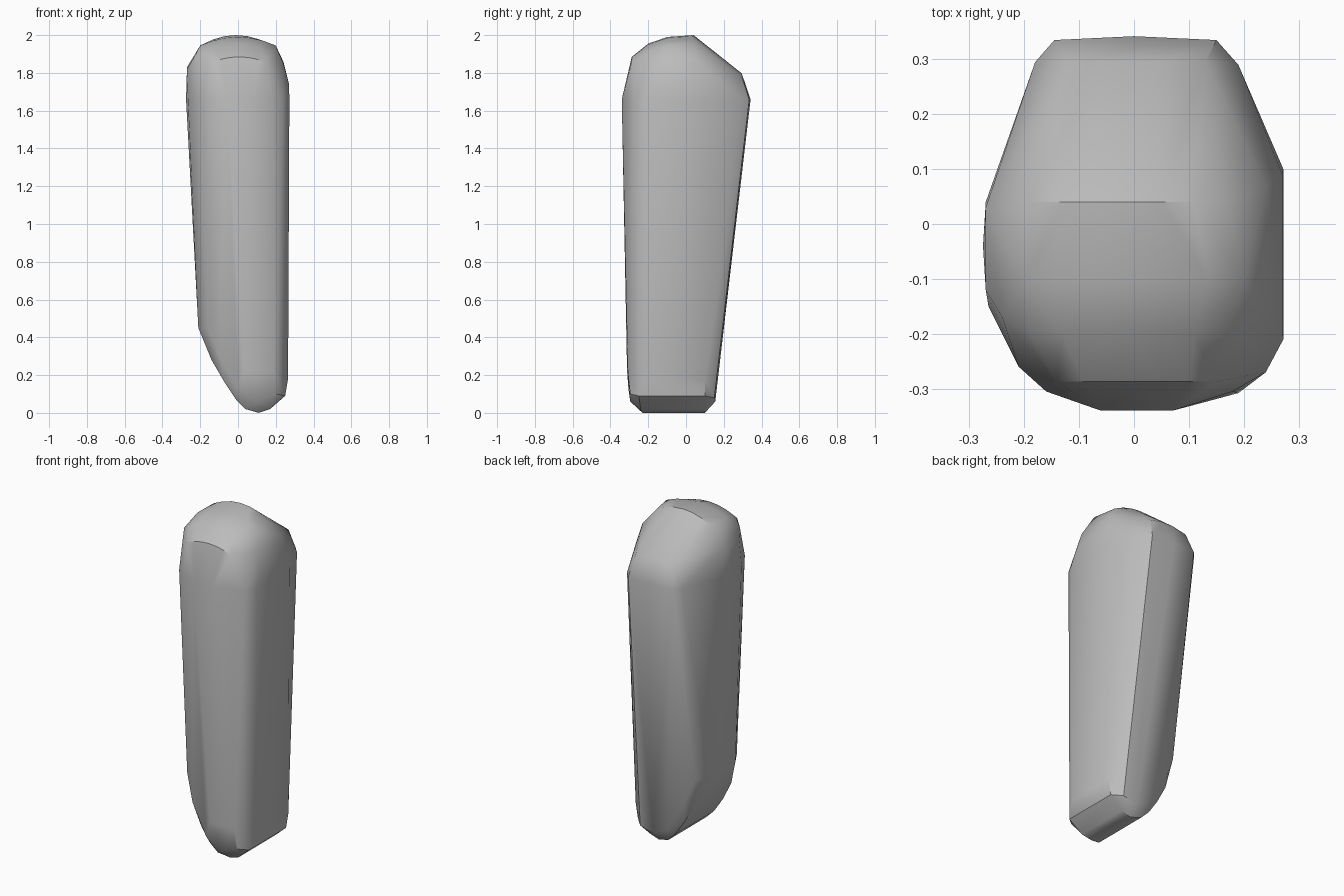
import bpy
import bmesh
import math

old = bpy.data.objects.get("Cube")
if old:
    bpy.data.objects.remove(old, do_unlink=True)

stone = bpy.data.materials.new("stone_grey")
stone.use_nodes = True
grey = (0.5, 0.5, 0.5, 1.0)
stone.diffuse_color = grey
stone.node_tree.nodes["Principled BSDF"].inputs["Base Color"].default_value = grey

bm = bmesh.new()


def add_points(points):
    for point in points:
        bm.verts.new(point)


def crown_arc(y, peak, left, right, drop, steps=6):
    """Arched row of points running across the rounded top."""
    for i in range(steps + 1):
        t = i / steps
        height = peak - drop * (2 * t - 1) ** 2
        bm.verts.new((left + (right - left) * t, y, height))


# Widest outline, just below the shoulders
shoulder = [(-.27, .04), (-.275, -.04), (-.265, -.15), (-.21, -.26), (-.16, -.305),
            (-.06, -.34), (.07, -.34), (.18, -.305), (.24, -.27), (.272, -.21),
            (.272, .1), (.19, .29), (.15, .335), (0, .342), (-.145, .335), (-.18, .295)]
add_points((x, y, 1.66) for x, y in shoulder)

# Rounded sides of the shoulders
add_points([(-.27, -.12, 1.82), (-.27, .03, 1.83), (.27, .09, 1.74), (.27, -.17, 1.74)])
add_points([(-.24, -.17, 1.87), (.24, -.16, 1.85), (.24, .07, 1.86)])

# Domed top, with a ridge where the back slope begins
crown_arc(.04, 2.0, -.19, .17, .05)
crown_arc(-.1, 1.99, -.2, .2, .045)
crown_arc(-.2, 1.955, -.19, .17, .045)
crown_arc(-.287, 1.885, -.14, .15, .03)
crown_arc(.295, 1.8, -.12, .13, .02, 3)

# Keel profile of the slanted foot: x, z, front y, back y
keel = [(-.21, .45, -.17, .06), (-.14, .28, -.23, .1), (-.07, .16, -.255, .115),
        (-.01, .07, -.255, .115), (.04, .02, -.25, .11), (.11, 0, -.23, .1),
        (.17, .02, -.24, .1), (.25, .09, -.25, .1), (.265, .18, -.21, .1)]
for x, z, front, back in keel:
    add_points([(x, front, z), (x, back, z)])

# Front and back faces of the foot
add_points([(-.1, -.29, .3), (.0, -.305, .13), (.1, -.295, .06), (.2, -.295, .1),
            (.03, -.312, .22), (.19, -.308, .22), (-.16, -.255, .45)])
add_points([(-.1, .155, .3), (.02, .155, .1), (.11, .155, .06), (.2, .15, .08),
            (-.16, .14, .45)])

# Wrap the points in one faceted boulder
result = bmesh.ops.convex_hull(bm, input=bm.verts)
loose = [v for v in bm.verts if not v.link_faces]
bmesh.ops.delete(bm, geom=loose, context="VERTS")
bmesh.ops.recalc_face_normals(bm, faces=bm.faces)

mesh = bpy.data.meshes.new("standing_stone")
bm.to_mesh(mesh)
bm.free()
mesh.materials.append(stone)
boulder = bpy.data.objects.new("standing_stone", mesh)
bpy.context.collection.objects.link(boulder)

# Soft shading with the stronger creases kept
bpy.ops.object.select_all(action="DESELECT")
boulder.select_set(True)
bpy.context.view_layer.objects.active = boulder
bpy.ops.object.shade_smooth_by_angle(angle=math.radians(35))
